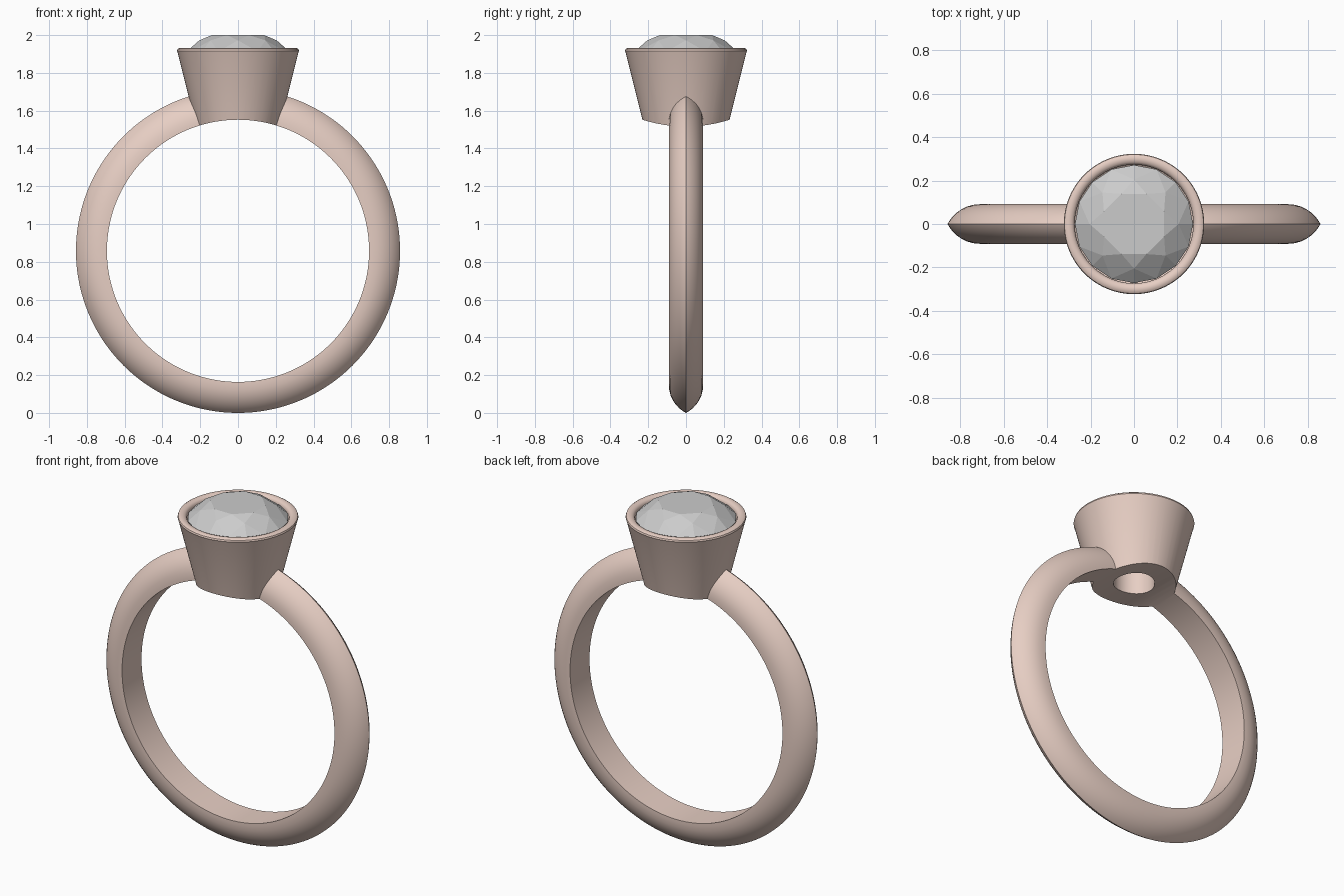
import bpy, bmesh
from math import sin, cos, pi, radians, sqrt
from mathutils import Matrix

if "Cube" in bpy.data.objects:
    bpy.data.objects.remove(bpy.data.objects["Cube"])

CZ, R_OUT, R_IN = 0.858, 0.858, 0.694   # finger hole centre height, band radii

metal = bpy.data.materials.new("rose_metal")
metal.diffuse_color = (0.80, 0.62, 0.55, 1)
metal.use_nodes = True
metal.node_tree.nodes["Principled BSDF"].inputs["Base Color"].default_value = metal.diffuse_color


def finish(name, bm, mat=None):
    bmesh.ops.recalc_face_normals(bm, faces=bm.faces)
    me = bpy.data.meshes.new(name)
    bm.to_mesh(me)
    bm.free()
    ob = bpy.data.objects.new(name, me)
    bpy.context.collection.objects.link(ob)
    if mat:
        me.materials.append(mat)
    return ob


def revolve(name, profile, place, steps, mat=None):
    """Sweep a closed (radius, offset) profile all the way round an axis."""
    bm = bmesh.new()
    rings = [[bm.verts.new(place(r, h, 2 * pi * i / steps)) for r, h in profile]
             for i in range(steps)]
    n = len(profile)
    for i in range(steps):
        a, b = rings[i], rings[(i + 1) % steps]
        for j in range(n):
            k = (j + 1) % n
            bm.faces.new((a[j], a[k], b[k], b[j]))
    return finish(name, bm, mat)


def cone(name, r1, r2, depth, matrix, steps):
    bm = bmesh.new()
    bmesh.ops.create_cone(bm, cap_ends=True, segments=steps, radius1=r1,
                          radius2=r2, depth=depth, matrix=matrix)
    ob = finish(name, bm)
    ob.hide_render = True
    return ob


def cut(ob, cutter):
    """Subtract the cutter, remove it, and smooth the result."""
    mod = ob.modifiers.new("cut", 'BOOLEAN')
    mod.operation, mod.solver, mod.object = 'DIFFERENCE', 'EXACT', cutter
    bpy.ops.object.select_all(action='DESELECT')
    bpy.context.view_layer.objects.active = ob
    ob.select_set(True)
    bpy.ops.object.modifier_apply(modifier=mod.name)
    bpy.data.objects.remove(cutter)
    bpy.ops.object.shade_smooth_by_angle(angle=radians(30))


def wall(z):
    """Outer radius of the tapered setting at height z."""
    return 0.232 + 0.25 * (z - 1.558)


# Band: flat inside, pointed-arch section outside, trimmed where the setting sits
half, shoulder = 0.091, 0.71
rise = R_OUT - shoulder
arc = (half ** 2 + rise ** 2) / (2 * half)
side = []
for i in range(9):
    r = shoulder + rise * sin(i / 8 * pi / 2)
    side.append((r, sqrt(arc ** 2 - (r - shoulder) ** 2) - arc + half))
side[-1] = (R_OUT, 0)
section = [(R_IN, half)] + side + [(r, -y) for r, y in side[-2::-1]] + [(R_IN, -half)]
band = revolve("band", section,
               lambda r, y, a: (r * cos(a), y, CZ + r * sin(a)), 144, metal)
cut(band, cone("setting_plug", wall(1.3), wall(1.91), 0.61,
               Matrix.Translation((0, 0, 1.605)), 96))

# Setting: tapered cup with rounded lip, stone seat and open base
cup = [(wall(1.45), 1.45), (wall(1.91), 1.91), (0.323, 1.917), (0.320, 1.926),
       (0.311, 1.932), (0.297, 1.933), (0.284, 1.929), (0.276, 1.921),
       (0.273, 1.91), (0.273, 1.885), (0.111, 1.75), (0.111, 1.45)]
setting = revolve("setting", cup,
                  lambda r, z, a: (r * cos(a), r * sin(a), z), 96, metal)
cut(setting, cone("finger_hole", R_IN, R_IN, 2,
                  Matrix.Translation((0, 0, CZ)) @ Matrix.Rotation(pi / 2, 4, 'X'), 144))

# Stone: round brilliant cut, eightfold, flat facets
bm = bmesh.new()


def ring(n, r, z, start=0.0):
    return [bm.verts.new((r * cos(start + 2 * pi * i / n),
                          r * sin(start + 2 * pi * i / n), z)) for i in range(n)]


table = ring(8, 0.150, 2.0, pi / 8)
star = ring(8, 0.205, 1.972)
upper = ring(16, 0.272, 1.913)
lower = ring(16, 0.272, 1.905)
pav = ring(8, 0.07, 1.7335)
culet = bm.verts.new((0, 0, 1.68))
bm.faces.new(table)
for i in range(16):
    j = (i + 1) % 16
    bm.faces.new((upper[i], lower[i], lower[j], upper[j]))
for i in range(8):
    n, e, o, p = (i + 1) % 8, 2 * i, 2 * i + 1, 2 * i - 1
    bm.faces.new((table[i - 1], star[i], table[i]))           # star facet
    bm.faces.new((table[i], star[i], upper[o], star[n]))      # kite facet
    bm.faces.new((pav[i], culet, pav[n], lower[o]))           # pavilion main
    for q in (p, o):
        bm.faces.new((star[i], upper[e], upper[q]))           # upper halves
        bm.faces.new((pav[i], lower[e], lower[q]))            # lower halves
finish("stone", bm)
